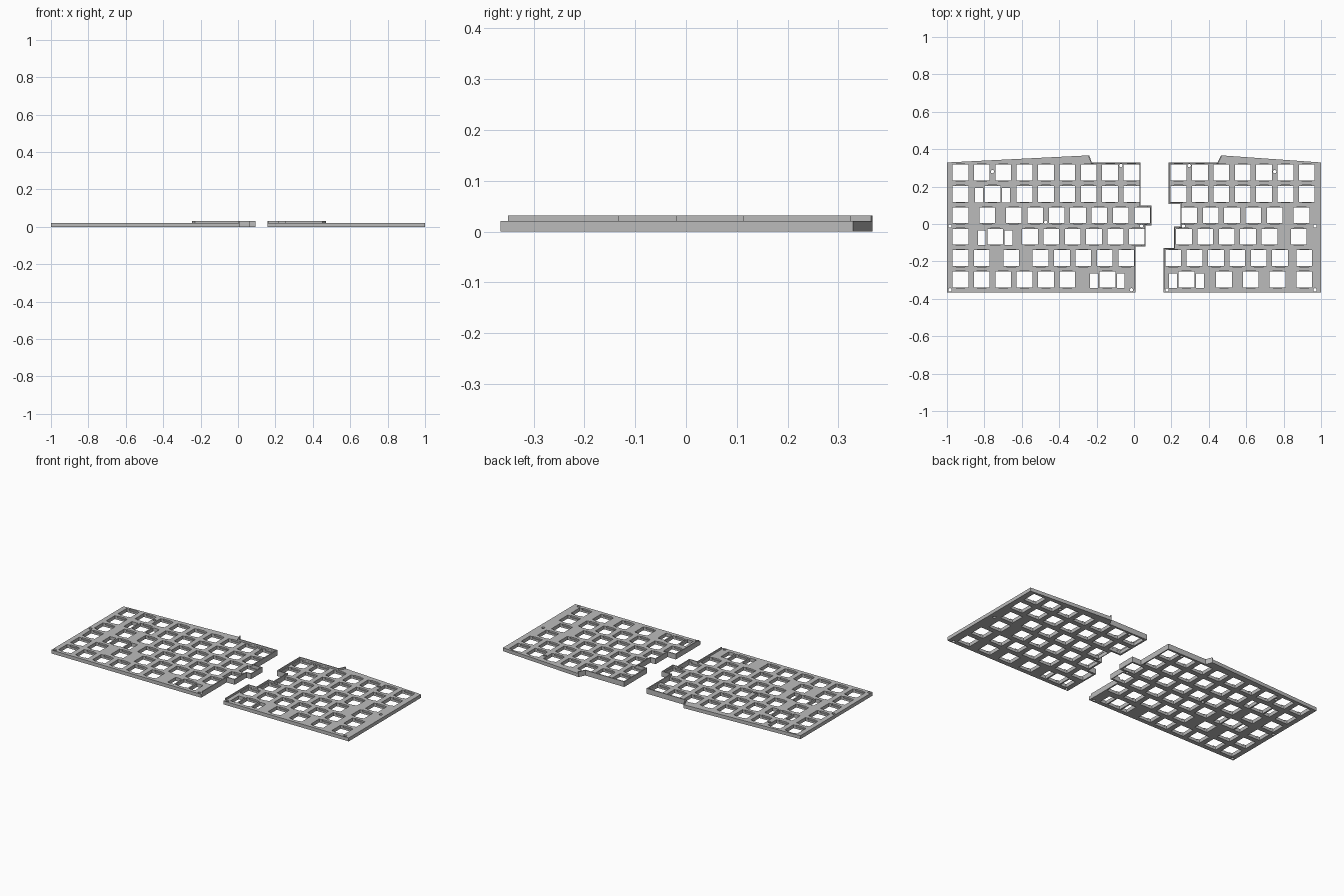
import bpy, bmesh, math
from mathutils import Vector

cube = bpy.data.objects.get("Cube")
if cube:
    bpy.data.objects.remove(cube)

grey = bpy.data.materials.new("plate_grey")
grey.use_nodes = True
grey.diffuse_color = (0.5, 0.5, 0.5, 1)
grey.node_tree.nodes["Principled BSDF"].inputs["Base Color"].default_value = (0.5, 0.5, 0.5, 1)

PITCH = 0.1143          # key spacing
KEY = 0.042             # half width of a switch opening
CLIP_W, CLIP_Y = 0.025, 0.047   # half size of the clip recess
TOP, LEDGE, RIM_TOP, RIM = 0.021, 0.012, 0.032, 0.006
ROW_Y = [0.275 - PITCH * i for i in range(6)]


def finish(bm, name):
    bmesh.ops.recalc_face_normals(bm, faces=bm.faces)
    mesh = bpy.data.meshes.new(name)
    bm.to_mesh(mesh)
    bm.free()
    mesh.materials.append(grey)
    bpy.context.collection.objects.link(bpy.data.objects.new(name, mesh))


def ring(bm, pts, z):
    return [bm.verts.new((x, y, z)) for x, y in pts]


def loop_edges(bm, verts):
    edges = []
    for a, b in zip(verts, verts[1:] + verts[:1]):
        edges.append(bm.edges.get((a, b)) or bm.edges.new((a, b)))
    return edges


def walls(bm, low, high):
    n = len(low)
    for i in range(n):
        j = (i + 1) % n
        bm.faces.new((low[i], low[j], high[j], high[i]))


def box_pts(x, y, w, h):
    return [(x - w, y - h), (x + w, y - h), (x + w, y + h), (x - w, y + h)]


def circle_pts(x, y, r=0.009, n=16):
    return [(x + r * math.cos(2 * math.pi * i / n), y + r * math.sin(2 * math.pi * i / n))
            for i in range(n)]


def plate(name, outline, keys, stabs, screws):
    bm = bmesh.new()
    lower, upper = [], []

    # outer edge, stabiliser slots and screw holes go straight through
    through = [outline] + [circle_pts(x, y) for x, y in screws]
    for x, y in stabs:
        for side in (-1, 1):
            through.append(box_pts(x + side * 0.0716, y - 0.006, 0.021, 0.039))
    for pts in through:
        a, b = ring(bm, pts, 0), ring(bm, pts, TOP)
        walls(bm, a, b)
        lower += loop_edges(bm, a)
        upper += loop_edges(bm, b)

    # switch openings with a shallow clip recess front and back
    for x, y in keys:
        half = [(-KEY, -KEY), (-CLIP_W, -KEY), (CLIP_W, -KEY), (KEY, -KEY)]
        square = [(x + s * px, y + s * py) for s in (1, -1) for px, py in half]
        a, mid = ring(bm, square, 0), ring(bm, square, LEDGE)
        walls(bm, a, mid)
        lower += loop_edges(bm, a)
        step, top_pts = [], []
        for s, k in ((1, 0), (-1, 4)):
            out = [(x - s * CLIP_W, y - s * CLIP_Y), (x + s * CLIP_W, y - s * CLIP_Y)]
            o = ring(bm, out, LEDGE)
            bm.faces.new((mid[k + 1], o[0], o[1], mid[k + 2]))
            step += [mid[k], mid[k + 1], o[0], o[1], mid[k + 2], mid[k + 3]]
        top_pts = [(v.co.x, v.co.y) for v in step]
        b = ring(bm, top_pts, TOP)
        walls(bm, step, b)
        upper += loop_edges(bm, b)

    # bottom and top skins
    for edges in (lower, upper):
        bmesh.ops.triangle_fill(bm, use_beauty=True, use_dissolve=False,
                                edges=edges, normal=(0, 0, 1))
    finish(bm, name)


def rim(name, path, side):
    """Thin raised wall just inside a stepped edge."""
    pts = [Vector(p) for p in path]
    normals = []
    for a, b in zip(pts, pts[1:]):
        d = (b - a).normalized()
        normals.append(Vector((d.y, -d.x)) * side)
    inner = []
    for i, p in enumerate(pts):
        n1, n2 = normals[max(i - 1, 0)], normals[min(i, len(normals) - 1)]
        inner.append(p + (n1 + n2) * RIM / (1 + n1.dot(n2)))
    bm = bmesh.new()
    rings = [[ring(bm, line, z) for line in (pts, inner)] for z in (TOP, RIM_TOP)]
    (lo, li), (ho, hi) = rings
    walls(bm, lo + li[::-1], ho + hi[::-1])
    for o, i_ in rings:
        for k in range(len(o) - 1):
            bm.faces.new((o[k], o[k + 1], i_[k + 1], i_[k]))
    finish(bm, name)


def run(start, count):
    return [start + i for i in range(count)]


def place(rows, origin, direction):
    return [(origin + direction * PITCH * k, y) for y, row in zip(ROW_Y, rows) for k in row]


# wide part at -x
west_edge = [(-0.24, 0.367), (-0.225, 0.329), (0.035, 0.329), (0.035, 0.099), (0.094, 0.099),
             (0.094, -0.008), (0.062, -0.008), (0.062, -0.121), (0.008, -0.121), (0.008, -0.35)]
west_rows = [run(0, 9), [0, 1.5] + run(3, 6), [0, 1.25] + run(2.5, 7),
             [0, 1.625] + run(3.25, 6), [0, 1, 2.375] + run(3.75, 5), run(0, 6) + [6.875]]
west_stabs = [[], [1.5], [], [1.625], [], [6.875]]
plate("right_half_plate",
      [(-1, 0.329)] + west_edge[:-1] + [(0.008, -0.365), (-1, -0.365)],
      place(west_rows, -0.928, 1), place(west_stabs, -0.928, 1),
      [(-0.757, 0.28), (-0.07, 0.312), (-0.984, -0.011), (-0.472, 0.01),
       (0.04, -0.0108), (-0.984, -0.352), (-0.014, -0.352)])
rim("right_half_rim", west_edge, 1)

# narrower part at +x, counted from its outer end
east_edge = [(0.465, 0.367), (0.447, 0.329), (0.185, 0.329), (0.185, 0.108), (0.249, 0.108),
             (0.249, -0.013), (0.214, -0.013), (0.214, -0.128), (0.158, -0.128), (0.158, -0.35)]
east_rows = [run(0, 7), run(0, 7), [0.25] + run(1.5, 5), [0.375] + run(1.75, 5),
             [0.125] + run(1.25, 6), [0.125, 1.375, 2.625, 3.875, 5.625]]
east_stabs = [[], [], [], [], [], [5.625]]
plate("left_half_plate",
      [(1, 0.329)] + east_edge[:-1] + [(0.158, -0.365), (1, -0.365)],
      place(east_rows, 0.924, -1), place(east_stabs, 0.924, -1),
      [(0.295, 0.312), (0.752, 0.28), (0.968, -0.011), (0.264, -0.0108),
       (0.177, -0.353), (0.968, -0.352)])
rim("left_half_rim", east_edge, -1)
